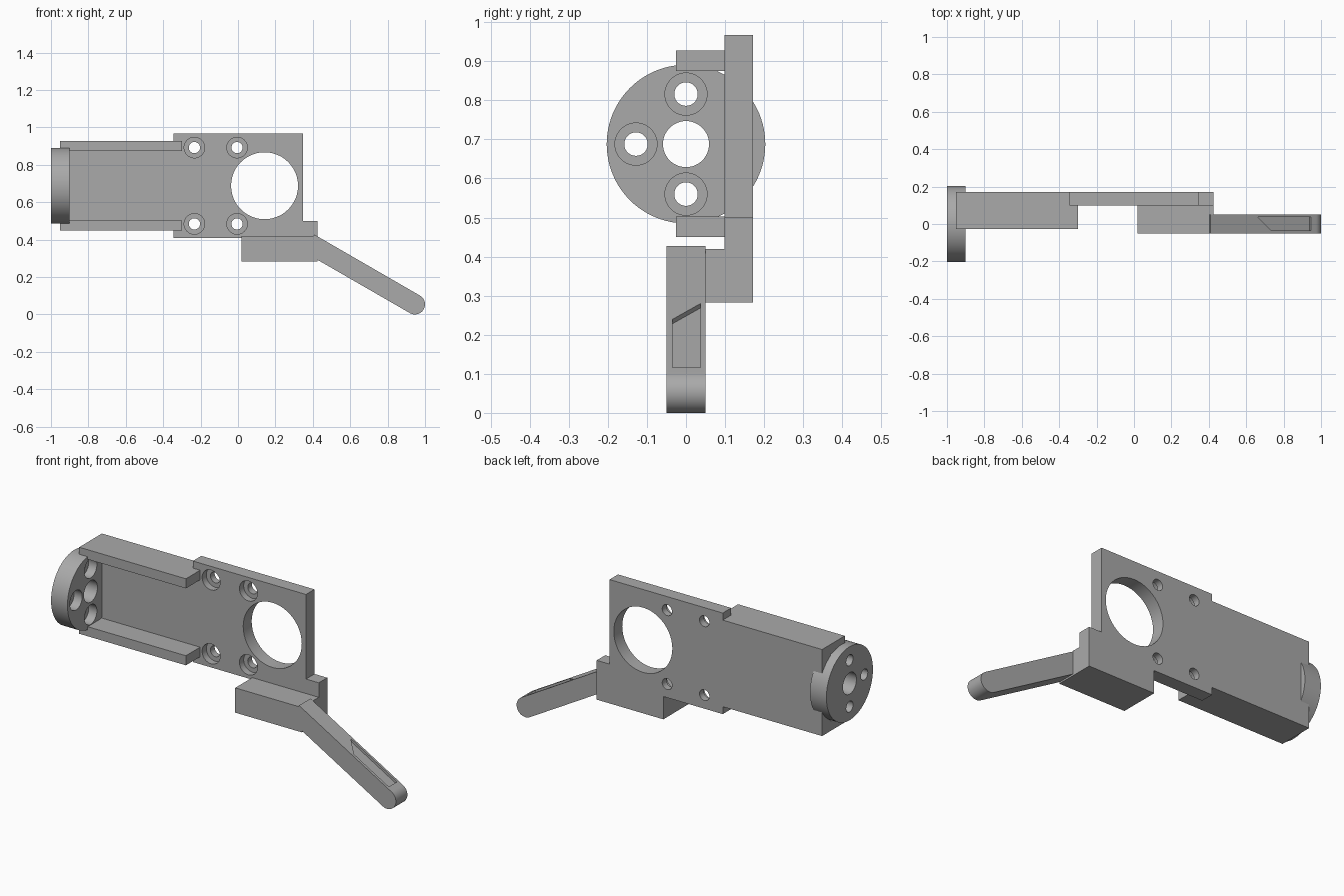
import bpy, bmesh
from math import sin, cos, pi, radians
from mathutils import Vector

cube = bpy.data.objects.get("Cube")
if cube:
    bpy.data.objects.remove(cube, do_unlink=True)

metal = bpy.data.materials.new("plain grey")
metal.use_nodes = True
GREY = (0.4, 0.4, 0.4, 1)
metal.diffuse_color = GREY
metal.node_tree.nodes["Principled BSDF"].inputs["Base Color"].default_value = GREY

X, Y, Z = Vector((1, 0, 0)), Vector((0, 1, 0)), Vector((0, 0, 1))
FRONT = (X, Z, Y)    # outline in x-z, extruded along y
SIDE = (Y, Z, X)     # outline in y-z, extruded along x


def prism(name, outline, lo, hi, axes, origin=(0, 0, 0)):
    """Extrude a 2D outline from lo to hi along the third axis."""
    a, b, c = axes
    bm = bmesh.new()
    face = bm.faces.new([bm.verts.new(Vector(origin) + a * p + b * q + c * lo)
                         for p, q in outline])
    new = bmesh.ops.extrude_face_region(bm, geom=[face])["geom"]
    bmesh.ops.translate(bm, vec=c * (hi - lo),
                        verts=[v for v in new if isinstance(v, bmesh.types.BMVert)])
    bmesh.ops.recalc_face_normals(bm, faces=bm.faces)
    mesh = bpy.data.meshes.new(name)
    bm.to_mesh(mesh)
    bm.free()
    mesh.materials.append(metal)
    obj = bpy.data.objects.new(name, mesh)
    bpy.context.collection.objects.link(obj)
    return obj


def rect(p0, p1, q0, q1):
    return [(p0, q0), (p1, q0), (p1, q1), (p0, q1)]


def arc(p, q, r, start=0, end=2 * pi, n=64, closed=True):
    steps = n if closed else n + 1
    return [(p + r * cos(start + (end - start) * i / n),
             q + r * sin(start + (end - start) * i / n)) for i in range(steps)]


def cut(obj, cutter):
    """Subtract the cutter and remove it."""
    mod = obj.modifiers.new("cut", "BOOLEAN")
    mod.operation, mod.solver, mod.object = "DIFFERENCE", "EXACT", cutter
    graph = bpy.context.evaluated_depsgraph_get()
    mesh = bpy.data.meshes.new_from_object(obj.evaluated_get(graph))
    obj.modifiers.clear()
    obj.data = mesh
    bpy.data.objects.remove(cutter, do_unlink=True)


def bore(obj, p, q, r, lo, hi, axes):
    cut(obj, prism("bore_cutter", arc(p, q, r, n=48), lo, hi, axes))


BACK0, BACK1 = 0.098, 0.172
MID = 0.688

# Back plate: channel floor, wide plate and lower tab in one outline
plate = prism("back_plate", [
    (-.952, .45), (-.345, .45), (-.345, .409), (.018, .409), (.018, .283),
    (.425, .283), (.425, .5), (.347, .5), (.347, .967), (-.345, .967),
    (-.345, .928), (-.952, .928)], BACK0, BACK1, FRONT)
bore(plate, .142, MID, .179, 0, .3, FRONT)
for x in (-.233, -.005):
    for z in (MID - .204, MID + .204):
        bore(plate, x, z, .03, 0, .3, FRONT)
        bore(plate, x, z, .055, 0, BACK0 + .037, FRONT)

# Channel flanges
prism("upper_flange", rect(-.952, -.3, .875, .928), -.026, BACK0, FRONT)
prism("lower_flange", rect(-.952, -.3, .45, .503), -.026, BACK0, FRONT)

# End disc with centre bore and three counterbored holes
disc = prism("end_disc", arc(0, MID, .203, n=96), -1, -.9, SIDE)
bore(disc, 0, MID, .059, -1.1, -.8, SIDE)
for y, z in ((0, MID + .128), (-.128, MID), (0, MID - .128)):
    bore(disc, y, z, .03, -1.1, -.8, SIDE)
    bore(disc, y, z, .054, -.95, -.8, SIDE)

# Spacer between plate and handle
prism("handle_spacer", rect(.018, .425, .283, .42), .05, BACK0, FRONT)

# Handle: block with a sloping round-ended lever
R, TILT = .054, radians(30)
TIP = (.946, .054)
tip_arc = arc(*TIP, R, -TILT - pi / 2, -TILT + pi / 2, n=24, closed=False)
handle = prism("handle_lever", [(.018, .283), (.425, .283), (.425, .292)] + tip_arc
               + [(.408, .427), (.404, .42), (.018, .42)], -.05, .05, FRONT)

# Shallow pocket on the lever's upper face
along = Vector((cos(TILT), 0, -sin(TILT)))
normal = Vector((sin(TILT), 0, cos(TILT)))
cut(handle, prism("pocket_cutter",
                  [(-.358, .037), (-.031, .037), (-.031, -.035), (-.277, -.035)],
                  R - .013, R + .03, (along, Y, normal), (TIP[0], 0, TIP[1])))

# Smooth the round surfaces, keep edges sharp
for obj in bpy.context.collection.objects:
    if obj.type == "MESH" and metal.name in obj.data.materials:
        bpy.ops.object.select_all(action="DESELECT")
        obj.select_set(True)
        bpy.context.view_layer.objects.active = obj
        bpy.ops.object.shade_smooth_by_angle(angle=radians(30))
